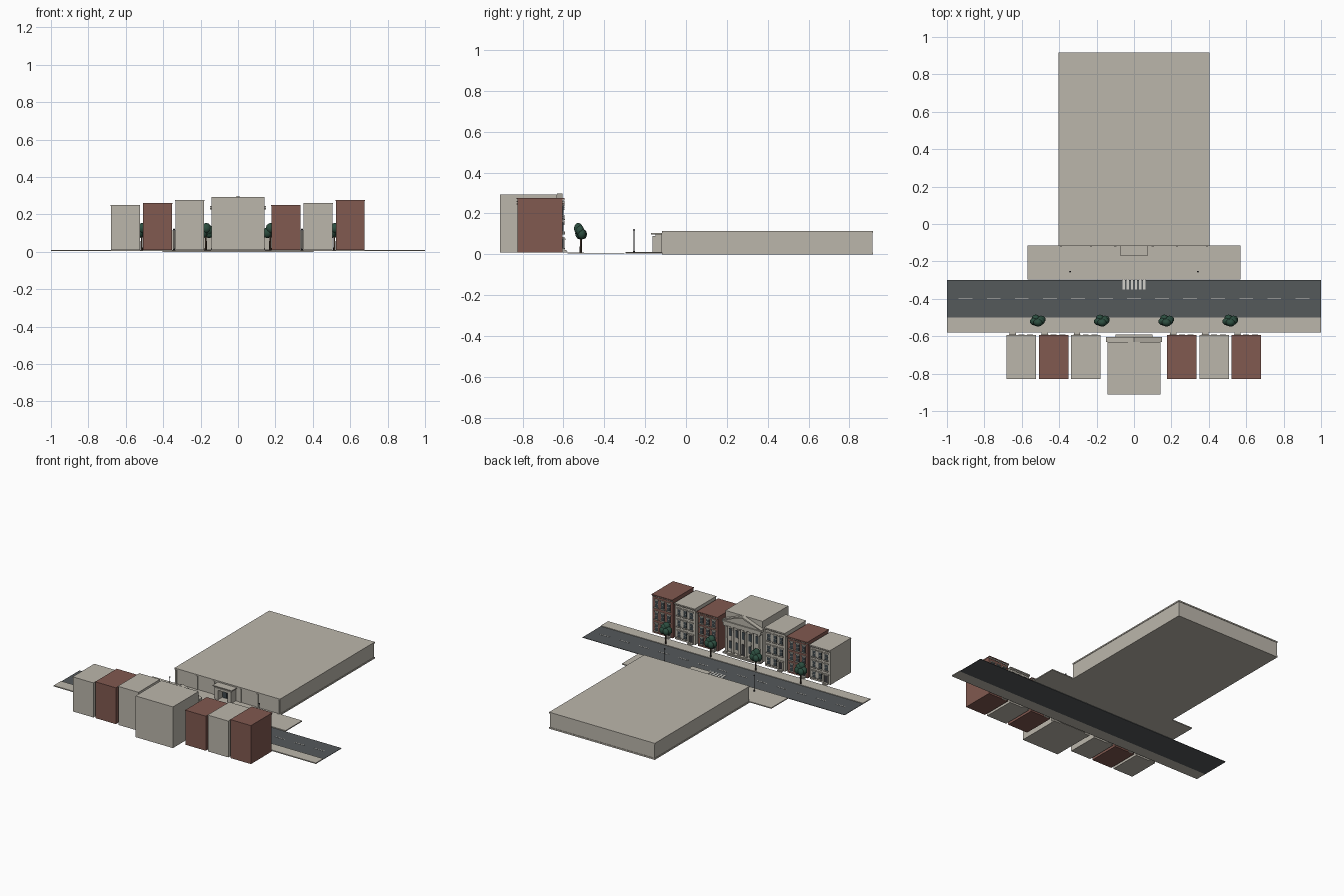
import bpy, bmesh, math
from mathutils import Matrix, Vector

default = bpy.data.objects.get("Cube")
if default:
    bpy.data.objects.remove(default, do_unlink=True)


def material(name, rgb):
    m = bpy.data.materials.new(name)
    m.use_nodes = True
    m.diffuse_color = (*rgb, 1)
    bsdf = m.node_tree.nodes["Principled BSDF"]
    bsdf.inputs["Base Color"].default_value = (*rgb, 1)
    bsdf.inputs["Roughness"].default_value = 0.9
    return m


STONE = material("pale stone", (0.5, 0.47, 0.41))
BRICK = material("red brick", (0.22, 0.1, 0.08))
ASPHALT = material("asphalt", (0.09, 0.1, 0.105))
PAINT = material("road paint", (0.65, 0.64, 0.6))
GLASS = material("dark glass", (0.05, 0.065, 0.075))
BARK = material("bark", (0.07, 0.045, 0.03))
LEAF = material("foliage", (0.025, 0.075, 0.05))
METAL = material("dark metal", (0.04, 0.04, 0.045))


def finish(name, bm, mat, smooth=False):
    me = bpy.data.meshes.new(name)
    bmesh.ops.recalc_face_normals(bm, faces=bm.faces)
    bm.to_mesh(me)
    bm.free()
    me.materials.append(mat)
    for p in me.polygons:
        p.use_smooth = smooth
    ob = bpy.data.objects.new(name, me)
    bpy.context.collection.objects.link(ob)
    return ob


def boxes(name, mat, items):
    """Each item is (x0, x1, y0, y1, z0, z1)."""
    bm = bmesh.new()
    for x0, x1, y0, y1, z0, z1 in items:
        mid = Vector((x0 + x1, y0 + y1, z0 + z1)) / 2
        size = Matrix.Diagonal((x1 - x0, y1 - y0, z1 - z0, 1))
        bmesh.ops.create_cube(bm, size=1, matrix=Matrix.Translation(mid) @ size)
    return finish(name, bm, mat)


def post(bm, x, y, z0, z1, r0, r1, sides=10):
    bmesh.ops.create_cone(bm, cap_ends=True, segments=sides, radius1=r0, radius2=r1,
                          depth=z1 - z0, matrix=Matrix.Translation((x, y, (z0 + z1) / 2)))


# Street, pavement and forecourt
boxes("road", ASPHALT, [(-1, 1, -0.5, -0.3, 0.003, 0.006)])
boxes("far_pavement", STONE, [(-1, 1, -0.58, -0.5, 0.003, 0.01)])
boxes("forecourt", STONE, [(-0.23, 0.23, -0.296, -0.115, 0.003, 0.011),
                           (-0.57, -0.23, -0.296, -0.115, 0.003, 0.01),
                           (0.23, 0.57, -0.296, -0.115, 0.003, 0.01)])
boxes("lane_dashes", PAINT, [(c * 0.15 - 0.037, c * 0.15 + 0.037, -0.402, -0.397, 0.006, 0.0075)
                             for c in range(-6, 7)])
boxes("crossing_stripes", PAINT, [(c * 0.022 - 0.006, c * 0.022 + 0.006, -0.35, -0.297, 0.006, 0.0075)
                                  for c in (-2.5, -1.5, -0.5, 0.5, 1.5, 2.5)])

# Long low hall
boxes("hall_base", STONE, [(-0.403, 0.403, -0.118, 0.916, 0, 0.01)])
boxes("hall_walls", STONE, [(-0.4, 0.4, -0.115, 0.913, 0.01, 0.105)])
boxes("hall_roof", STONE, [(-0.403, 0.403, -0.118, 0.916, 0.105, 0.114)])
boxes("hall_pilasters", STONE, [(x - 0.006, x + 0.006, -0.12, -0.113, 0.01, 0.105)
                                for x in (-0.39, -0.23, -0.1, 0.1, 0.23, 0.39)])

# Hall entrance with canopy
boxes("entrance_piers", STONE, [(s * 0.05 - 0.014, s * 0.05 + 0.014, -0.165, -0.114, 0.01, 0.09)
                                for s in (-1, 1)])
boxes("entrance_lintel", STONE, [(-0.064, 0.064, -0.165, -0.114, 0.075, 0.09)])
boxes("entrance_canopy", STONE, [(-0.073, 0.073, -0.172, -0.114, 0.098, 0.104),
                                 (-0.06, 0.06, -0.15, -0.114, 0.09, 0.098)])
boxes("entrance_doors", GLASS, [(-0.034, -0.001, -0.122, -0.114, 0.011, 0.07),
                                (0.001, 0.034, -0.122, -0.114, 0.011, 0.07)])


# Terraced houses, fronts turned to the street
def house(label, x, top, wall):
    half, front, n = 0.077, -0.604, label + "_"
    boxes(n + "body", wall, [(x - half, x + half, -0.826, front, 0.01, top - 0.004)])
    boxes(n + "cornice", wall, [(x - half - 0.002, x + half + 0.002, -0.829, -0.594, top - 0.006, top)])
    boxes(n + "brackets", STONE, [(x + k * 0.0145 - 0.004, x + k * 0.0145 + 0.004,
                                   front, -0.596, top - 0.014, top - 0.006) for k in range(-5, 6)])
    panes, trim, bars = [], [], []
    storey = (top - 0.035) / 3
    for row in range(3):
        z0 = 0.03 + row * storey
        z1 = z0 + storey * 0.6
        for col in (-1, 0, 1):
            c = x + col * 0.047
            if row == 0 and col == -1:
                continue
            panes.append((c - 0.012, c + 0.012, front, front + 0.003, z0, z1))
            bars.append((c - 0.012, c + 0.012, front, front + 0.004,
                         (z0 + z1) / 2 - 0.001, (z0 + z1) / 2 + 0.001))
            trim += [(c - 0.016, c + 0.016, front, -0.592, z0 - 0.005, z0),
                     (c - 0.016, c + 0.016, front, -0.596, z1, z1 + 0.007)]
    boxes(n + "windows", GLASS, panes)
    boxes(n + "window_bars", STONE, bars)
    boxes(n + "sills_and_lintels", STONE, trim)
    # Door with surround and steps
    d = x - 0.047
    boxes(n + "door", METAL, [(d - 0.012, d + 0.012, front, front + 0.003, 0.02, 0.07)])
    boxes(n + "door_surround", STONE, [(d - 0.017, d - 0.012, front, -0.596, 0.02, 0.07),
                                       (d + 0.012, d + 0.017, front, -0.596, 0.02, 0.07),
                                       (d - 0.019, d + 0.019, front, -0.59, 0.07, 0.078)])
    boxes(n + "steps", STONE, [(d - 0.017, d + 0.017, front, -0.586, 0.01, 0.02),
                               (d - 0.017, d + 0.017, front, -0.58, 0.01, 0.015)])


tops = (0.25, 0.262, 0.277)
for i in range(3):
    house("west_house_%d" % (i + 1), -0.602 + i * 0.172, tops[i], (STONE, BRICK, STONE)[i])
    house("east_house_%d" % (i + 1), 0.256 + i * 0.172, tops[i], (BRICK, STONE, BRICK)[i])

# Central building with columned portico
boxes("central_body", STONE, [(-0.142, 0.142, -0.912, -0.632, 0.01, 0.294)])
boxes("portico_floor", STONE, [(-0.145, 0.145, -0.632, -0.604, 0.01, 0.02),
                               (-0.1, 0.1, -0.604, -0.592, 0.01, 0.015)])
boxes("entablature", STONE, [(-0.142, 0.142, -0.632, -0.608, 0.205, 0.225),
                             (-0.15, 0.15, -0.632, -0.604, 0.225, 0.235)])
bm = bmesh.new()
for k in range(6):
    cx = -0.125 + k * 0.05
    post(bm, cx, -0.617, 0.025, 0.198, 0.0085, 0.007, 12)
finish("columns", bm, STONE, True).data.shade_flat()
boxes("column_caps", STONE, [(-0.125 + k * 0.05 - 0.01, -0.125 + k * 0.05 + 0.01, -0.627, -0.607, z, z + 0.007)
                             for k in range(6) for z in (0.019, 0.198)])


def gable(name, outline, y0, y1):
    bm = bmesh.new()
    face = bm.faces.new([bm.verts.new((x, y0, z)) for x, z in outline])
    out = bmesh.ops.extrude_face_region(bm, geom=[face])
    bmesh.ops.translate(bm, vec=(0, y1 - y0, 0),
                        verts=[v for v in out["geom"] if isinstance(v, bmesh.types.BMVert)])
    finish(name, bm, STONE)


gable("pediment_field", [(-0.14, 0.235), (0.14, 0.235), (0, 0.288)], -0.632, -0.612)
for side, label in ((-1, "right"), (1, "left")):
    gable(label + "_raking_cornice", [(side * 0.15, 0.235), (side * 0.15, 0.243),
                                      (0, 0.298), (0, 0.288)], -0.632, -0.604)
boxes("central_windows", GLASS, [(x - 0.011, x + 0.011, -0.632, -0.628, z, z + 0.05)
                                 for x in (-0.1, -0.05, 0.05, 0.1) for z in (0.045, 0.13)]
      + [(-0.011, 0.011, -0.632, -0.628, 0.13, 0.18)])
boxes("central_door", METAL, [(-0.015, 0.015, -0.632, -0.628, 0.02, 0.095)])

# Street trees
blobs = ((-0.016, -0.006, 0.102, 0.026), (0.018, 0.004, 0.1, 0.025),
         (0.002, -0.012, 0.126, 0.026), (-0.01, 0.012, 0.098, 0.022), (0.014, -0.004, 0.116, 0.025))
for i, x in enumerate((-0.515, -0.172, 0.172, 0.515)):
    bm = bmesh.new()
    post(bm, x, -0.515, 0.01, 0.1, 0.006, 0.004, 8)
    finish("tree_trunk_%d" % (i + 1), bm, BARK, True)
    bm = bmesh.new()
    for dx, dy, z, r in blobs:
        bmesh.ops.create_icosphere(bm, subdivisions=2, radius=r, matrix=Matrix.Translation(
            (x + dx, -0.515 + dy, z)) @ Matrix.Diagonal((1, 0.85, 1.1, 1)))
    finish("tree_crown_%d" % (i + 1), bm, LEAF, True)

# Lamp posts on the forecourt
for side, x in (("right", -0.342), ("left", 0.342)):
    bm = bmesh.new()
    post(bm, x, -0.255, 0.01, 0.115, 0.0022, 0.0018, 8)
    post(bm, x, -0.255, 0.01, 0.017, 0.005, 0.004, 8)
    bmesh.ops.create_uvsphere(bm, u_segments=10, v_segments=6, radius=0.005,
                              matrix=Matrix.Translation((x, -0.255, 0.119)))
    finish(side + "_lamp_post", bm, METAL, True)
